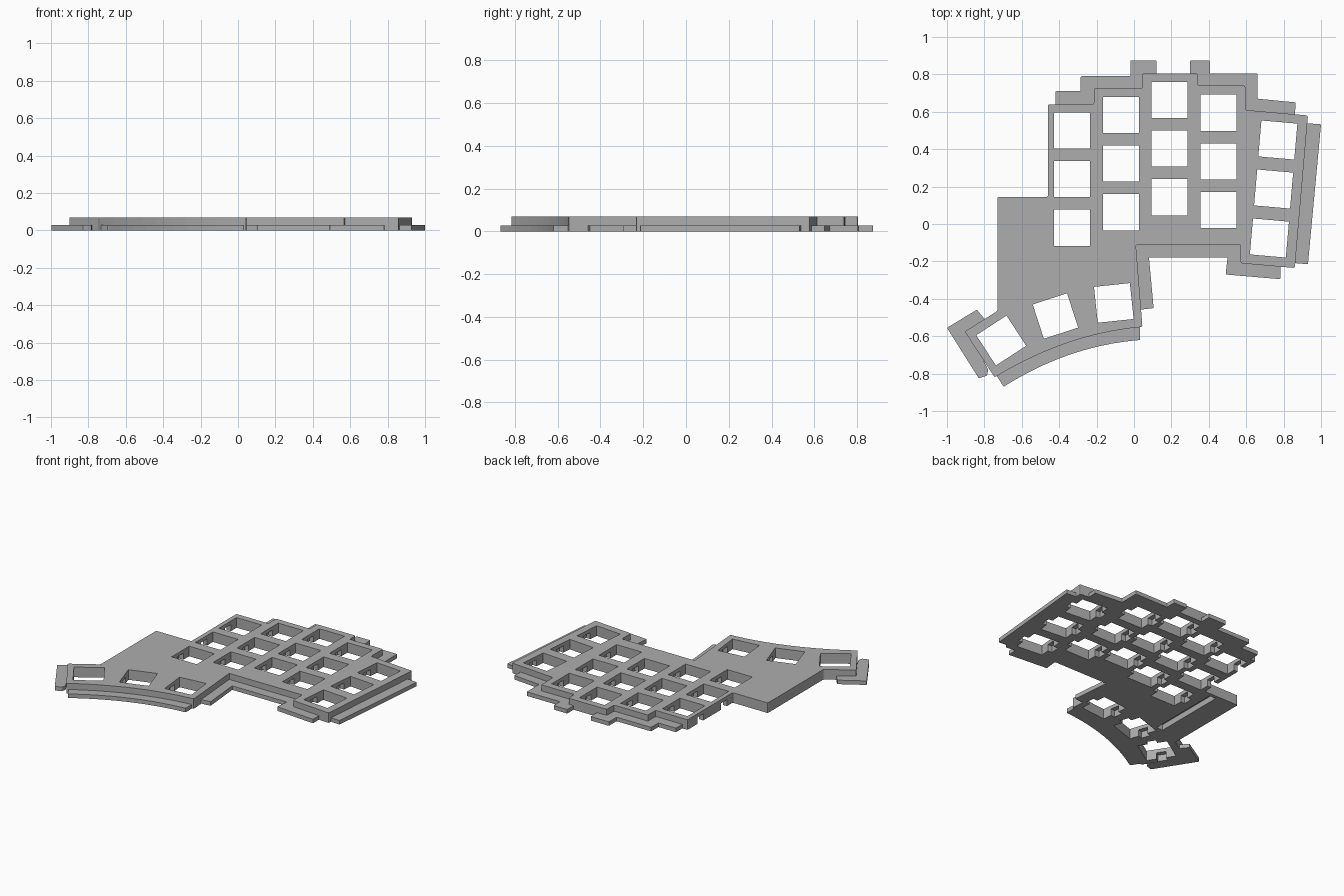
import bpy, bmesh, math
from mathutils import Matrix, Vector

cube = bpy.data.objects.get("Cube")
if cube:
    bpy.data.objects.remove(cube, do_unlink=True)

TOP, LIP, HOLE = 0.07, 0.028, 0.193

grey = bpy.data.materials.new("plain grey")
grey.use_nodes = True
colour = (0.42, 0.42, 0.42, 1)
grey.diffuse_color = colour
grey.node_tree.nodes["Principled BSDF"].inputs["Base Color"].default_value = colour


def finish(bm, name):
    mesh = bpy.data.meshes.new(name)
    bmesh.ops.recalc_face_normals(bm, faces=bm.faces[:])
    bm.to_mesh(mesh)
    bm.free()
    mesh.materials.append(grey)
    ob = bpy.data.objects.new(name, mesh)
    bpy.context.collection.objects.link(ob)
    return ob


def slab(bm, outline, height, radius=0.008):
    """Extrude a flat outline with slightly rounded corners."""
    part = bmesh.new()
    part.faces.new([part.verts.new((x, y, 0)) for x, y in outline])
    bmesh.ops.bevel(part, geom=part.verts[:], offset=radius, segments=2,
                    profile=0.5, affect='VERTICES')
    up = bmesh.ops.extrude_face_region(part, geom=part.faces[:])
    moved = [v for v in up["geom"] if isinstance(v, bmesh.types.BMVert)]
    bmesh.ops.translate(part, verts=moved, vec=(0, 0, height))
    tmp = bpy.data.meshes.new("tmp")
    part.to_mesh(tmp)
    part.free()
    bm.from_mesh(tmp)
    bpy.data.meshes.remove(tmp)


def box(bm, centre, size, angle, low, high):
    place = (Matrix.Translation((*centre, (low + high) / 2))
             @ Matrix.Rotation(math.radians(angle), 4, 'Z')
             @ Matrix.Diagonal((*size, high - low, 1)))
    bmesh.ops.create_cube(bm, size=1, matrix=place)


def combine(target, tool, operation):
    mod = target.modifiers.new(operation, 'BOOLEAN')
    mod.operation, mod.object = operation, tool
    mod.solver, mod.use_self = 'EXACT', True
    bpy.context.view_layer.objects.active = target
    bpy.ops.object.modifier_apply(modifier=mod.name)
    bpy.data.objects.remove(tool, do_unlink=True)


def curve(a, control, b, steps=10):
    """Points on a shallow arc from a to b."""
    a, c, b = Vector(a), Vector(control), Vector(b)
    return [tuple(a * (1 - t) ** 2 + c * 2 * t * (1 - t) + b * t * t)
            for t in (i / steps for i in range(steps + 1))]


# Stepped main plate with the curved thumb edge
bm = bmesh.new()
slab(bm, [(-.73, .145), (-.46, .145), (-.46, .64), (-.215, .64), (-.215, .725),
          (.045, .725), (.045, .805), (.34, .805), (.34, .74), (.595, .74),
          (.595, .61), (.93, .58), (.86, -.235), (.57, -.21), (.57, -.11), (.01, -.11)]
     + curve((.045, -.55), (-.36, -.585), (-.745, -.82))
     + [(-.905, -.575), (-.73, -.465)], TOP)
plate = finish(bm, "switch_plate")

# Low lips around the plate, each tucked under its edge
bm = bmesh.new()
lips = [
    [(-.42, .6), (-.42, .71), (-.285, .71), (-.285, .79), (-.02, .79), (-.02, .875),
     (.12, .875), (.12, .78), (.07, .78), (.07, .7), (-.19, .7), (-.19, .6)],
    [(.3, .78), (.3, .875), (.405, .875), (.405, .805), (.66, .805), (.66, .67),
     (.865, .65), (.858, .56), (.57, .585), (.57, .715), (.315, .715), (.315, .78)],
    [(.9, .54), (1, .533), (.93, -.215), (.835, -.207)],
    [(-.015, -.08), (.595, -.08), (.595, -.187), (.782, -.203), (.782, -.295),
     (.49, -.27), (.5, -.178), (.08, -.178), (.105, -.45), (.015, -.46)],
    curve((.033, -.62), (-.35, -.65), (-.697, -.87))
    + curve((-.745, -.795), (-.35, -.56), (.03, -.525)),
    [(-.78, -.78), (-.785, -.81), (-.83, -.825), (-1, -.555), (-.84, -.458),
     (-.785, -.525), (-.88, -.58)],
]
for outline in lips:
    slab(bm, outline, LIP, 0.005)
combine(plate, finish(bm, "edge_lips"), 'UNION')

# Square openings: three per column, then the fanned thumb group
holes = []
for x, y in ((-.332, .5), (-.07, .583), (.19, .663), (.452, .595)):
    holes += [(x, y - .26 * row, 0) for row in range(3)]
holes += [(.769 - .0225 * row, .449 - .262 * row, -5) for row in range(3)]
holes += [(-.108, -.422, 6), (-.42, -.492, 18), (-.71, -.623, 33)]
bm = bmesh.new()
for x, y, angle in holes:
    box(bm, (x, y), (HOLE, HOLE), angle, -.05, TOP + .05)
combine(plate, finish(bm, "opening_cutter"), 'DIFFERENCE')

# Clip notches beside each opening, and the cable groove underneath
bm = bmesh.new()
for x, y, angle in holes:
    turn = Matrix.Rotation(math.radians(angle), 2)
    for side in (-1, 1):
        off = turn @ Vector((side * HOLE / 2, 0))
        box(bm, (x + off.x, y + off.y), (.064, .065), angle, -.05, .045)
box(bm, (-.545, -.14), (.05, .52), 0, -.05, .04)
combine(plate, finish(bm, "notch_cutter"), 'DIFFERENCE')
